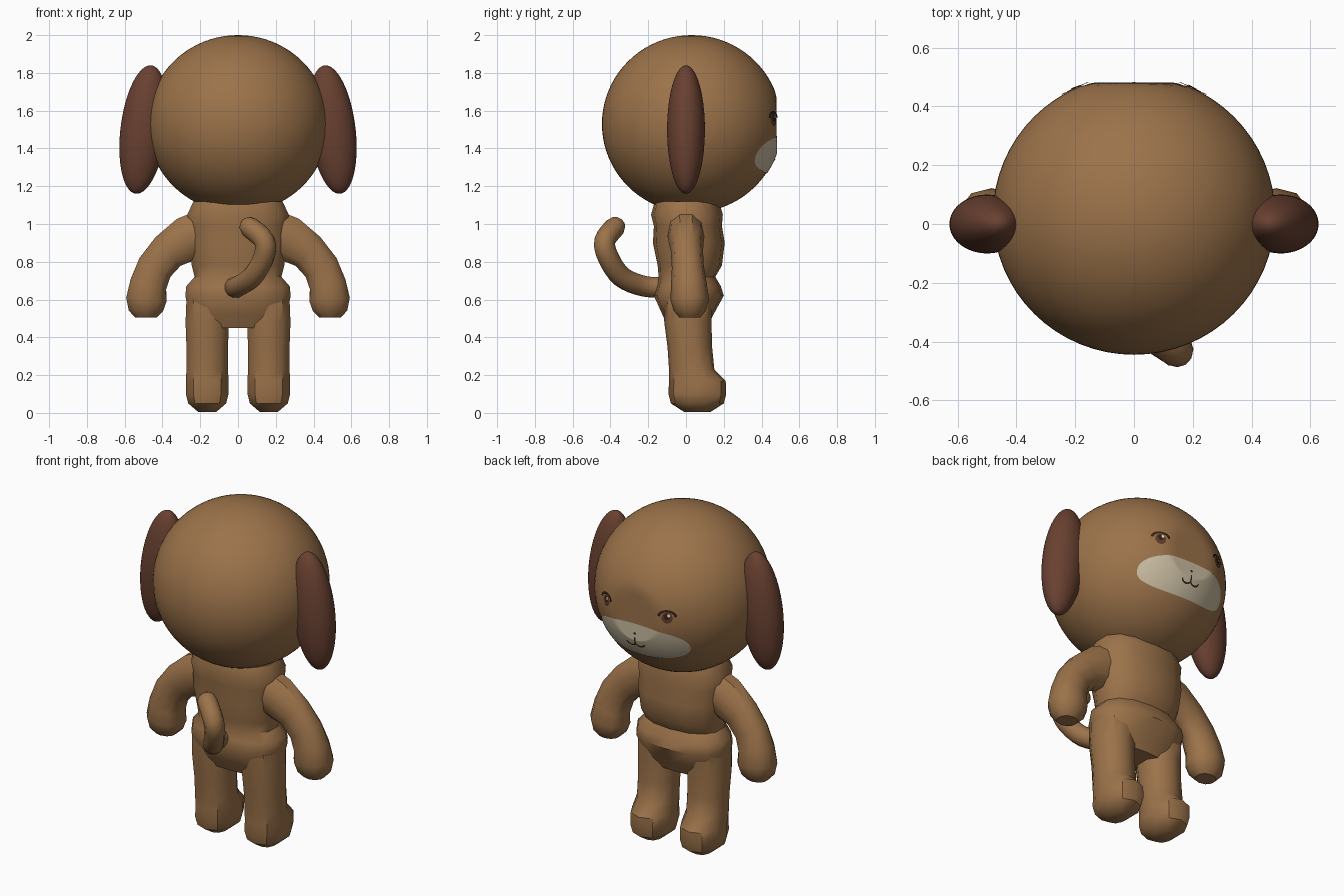
import bpy, bmesh, math
from mathutils import Vector, Matrix

if "Cube" in bpy.data.objects:
    bpy.data.objects.remove(bpy.data.objects["Cube"])


def material(name, rgb):
    m = bpy.data.materials.new(name)
    m.diffuse_color = (*rgb, 1)
    m.use_nodes = True
    m.node_tree.nodes["Principled BSDF"].inputs["Base Color"].default_value = m.diffuse_color
    return m


FUR = material("brown fur", (0.33, 0.17, 0.068))
EAR = material("dark brown ear", (0.14, 0.052, 0.03))
MUZZLE = material("cream muzzle", (0.59, 0.51, 0.36))
IRIS = material("brown iris", (0.12, 0.045, 0.02))
LINE = material("dark line", (0.035, 0.014, 0.008))
WHITE = material("eye glint", (0.8, 0.78, 0.72))

HEAD = Vector((0, 0.03, 1.53))
R = 0.475
FLAT_Y = 0.478   # the face is flattened at this depth


def finish(name, bm, mat, angle=40, recalc=True):
    if recalc:
        bmesh.ops.recalc_face_normals(bm, faces=bm.faces)
    me = bpy.data.meshes.new(name)
    bm.to_mesh(me)
    bm.free()
    me.materials.append(mat)
    ob = bpy.data.objects.new(name, me)
    bpy.context.collection.objects.link(ob)
    bpy.ops.object.select_all(action='DESELECT')
    ob.select_set(True)
    bpy.context.view_layer.objects.active = ob
    bpy.ops.object.shade_smooth_by_angle(angle=math.radians(angle))
    return ob


def loft(name, rings, mat, sides=12, power=1.0, angle=40):
    """Skin rings given as (centre, half-axis u, half-axis v)."""
    bm = bmesh.new()
    loops = []
    for c, u, v in rings:
        loop = []
        for i in range(sides):
            a = 2 * math.pi * (i + 0.5) / sides
            ca, sa = math.cos(a), math.sin(a)
            p = c + u * math.copysign(abs(ca) ** power, ca) \
                  + v * math.copysign(abs(sa) ** power, sa)
            loop.append(bm.verts.new(p))
        loops.append(loop)
    for a, b in zip(loops, loops[1:]):
        for i in range(sides):
            j = (i + 1) % sides
            bm.faces.new((a[i], a[j], b[j], b[i]))
    bm.faces.new(loops[0])
    bm.faces.new(loops[-1])
    return finish(name, bm, mat, angle)


def upright(rows, x=0.0):
    """Rows of (z, half width, half depth, y centre)."""
    return [(Vector((x, y, z)), Vector((w, 0, 0)), Vector((0, d, 0)))
            for z, w, d, y in rows]


def along(points, side):
    """Rings square to a path of (point, radius, radius sideways)."""
    pts = [Vector(p[0]) for p in points]
    rings = []
    for i, (p, r, rs) in enumerate(points):
        t = (pts[min(i + 1, len(pts) - 1)] - pts[max(i - 1, 0)]).normalized()
        u = side.cross(t).normalized()
        rings.append((pts[i], u * r, t.cross(u) * rs))
    return rings


def ball(name, centre, radii, mat, tilt=0.0, flat=None):
    bm = bmesh.new()
    bmesh.ops.create_uvsphere(bm, u_segments=64, v_segments=40, radius=1)
    m = Matrix.Translation(centre) @ Matrix.Rotation(tilt, 4, 'Y') @ Matrix.Diagonal((*radii, 1))
    bm.transform(m)
    if flat:
        for v in bm.verts:
            v.co.y = min(v.co.y, flat)
    return finish(name, bm, mat)


def on_face(x, z, lift):
    """Drop a point onto the face side of the head."""
    d = max(R * R - x * x - (z - HEAD.z) ** 2, 0)
    return Vector((x, min(HEAD.y + math.sqrt(d), FLAT_Y) + lift, z))


def face_back(bm):
    for f in bm.faces:
        f.normal_update()
        if f.normal.y < 0:
            f.normal_flip()


def spot(name, x, z, rx, rz, mat, lift, power=1.0, sides=40, steps=8):
    """Oval plate that follows the head."""
    bm = bmesh.new()
    mid = bm.verts.new(on_face(x, z, lift))
    prev = None
    for k in range(1, steps + 1):
        ring = []
        for i in range(sides):
            a = 2 * math.pi * i / sides
            ca, sa = math.cos(a), math.sin(a)
            px = x + rx * k / steps * math.copysign(abs(ca) ** power, ca)
            pz = z + rz * k / steps * math.copysign(abs(sa) ** power, sa)
            ring.append(bm.verts.new(on_face(px, pz, lift)))
        for i in range(sides):
            j = (i + 1) % sides
            if prev:
                bm.faces.new((prev[i], prev[j], ring[j], ring[i]))
            else:
                bm.faces.new((mid, ring[j], ring[i]))
        prev = ring
    face_back(bm)
    return finish(name, bm, mat, recalc=False)


def stroke(name, pts, width, mat, lift=0.006):
    """Thin drawn line that follows the head."""
    bm = bmesh.new()
    prev = None
    for i, p in enumerate(pts):
        q0, q1 = pts[max(i - 1, 0)], pts[min(i + 1, len(pts) - 1)]
        n = Vector((q0[1] - q1[1], q1[0] - q0[0])).normalized() * width / 2
        pair = [bm.verts.new(on_face(p[0] + s * n.x, p[1] + s * n.y, lift)) for s in (-1, 1)]
        if prev:
            bm.faces.new((prev[0], prev[1], pair[1], pair[0]))
        prev = pair
    face_back(bm)
    return finish(name, bm, mat, recalc=False)


def arc(x, z, rx, rz, a0, a1, n=10):
    return [(x + rx * math.cos(math.radians(a0 + (a1 - a0) * i / n)),
             z + rz * math.sin(math.radians(a0 + (a1 - a0) * i / n))) for i in range(n + 1)]


# Head
ball("head", HEAD, (0.48, R, 0.47), FUR, flat=FLAT_Y)

# Torso with hips
loft("torso", upright([
    (0.45, 0.22, 0.10, 0.01), (0.52, 0.265, 0.135, 0.01), (0.62, 0.285, 0.185, 0.015),
    (0.67, 0.28, 0.17, 0.015), (0.72, 0.235, 0.15, 0.005), (0.78, 0.25, 0.17, 0.02),
    (0.90, 0.265, 0.19, 0.015), (0.99, 0.27, 0.18, 0.01), (1.05, 0.275, 0.19, 0.005),
    (1.12, 0.24, 0.17, 0.005)]), FUR, sides=14, power=0.85)

for s, side in ((-1, "left"), (1, "right")):
    # Ear
    ball(side + "_ear", Vector((s * 0.50, 0, 1.5)), (0.122, 0.1, 0.342), EAR,
         tilt=-s * math.radians(7))

    # Leg with foot towards the face side
    loft(side + "_leg", upright([
        (0.005, 0.05, 0.07, 0.06), (0.05, 0.105, 0.14, 0.06), (0.10, 0.118, 0.153, 0.06),
        (0.17, 0.118, 0.15, 0.06), (0.23, 0.115, 0.12, 0.03), (0.35, 0.115, 0.118, 0.02),
        (0.48, 0.12, 0.125, 0.01), (0.60, 0.115, 0.13, 0.01)], s * 0.163), FUR,
        sides=10, power=0.9)

    # Arm with mitten hand
    path = [((0.16, 0.0, 0.96), 0.13, 0.10), ((0.27, 0.0, 0.92), 0.125, 0.095),
            ((0.37, 0.005, 0.855), 0.105, 0.085), ((0.44, 0.01, 0.77), 0.10, 0.085),
            ((0.475, 0.015, 0.68), 0.102, 0.095), ((0.485, 0.02, 0.60), 0.112, 0.102),
            ((0.488, 0.02, 0.54), 0.095, 0.085), ((0.488, 0.02, 0.505), 0.06, 0.055)]
    path = [((s * p[0], p[1], p[2]), a, b) for p, a, b in path]
    loft(side + "_arm", along(path, Vector((0, 1, 0))), FUR, sides=10, power=0.9)

    # Eye: iris, glint and lid line
    spot(side + "_iris", s * 0.2, 1.552, 0.028, 0.032, IRIS, 0.004, sides=20, steps=3)
    spot(side + "_pupil", s * 0.2, 1.56, 0.015, 0.018, LINE, 0.006, sides=16, steps=2)
    spot(side + "_glint", s * 0.2 - 0.009, 1.567, 0.007, 0.009, WHITE, 0.008, sides=12, steps=2)
    stroke(side + "_eyelid", arc(s * 0.2, 1.56, 0.043, 0.032, 0, 180), 0.013, LINE)

    # Half of the smile
    stroke(side + "_smile", arc(s * 0.028, 1.358, 0.028, 0.02, 180, 360), 0.009, LINE)

# Muzzle patch, nose dot and lip line
spot("muzzle", 0, 1.37, 0.29, 0.102, MUZZLE, 0.003, power=0.85, sides=64, steps=16)
spot("nose", 0, 1.415, 0.009, 0.007, LINE, 0.006, sides=12, steps=2)
stroke("lip", [(0, 1.392), (0, 1.375), (0, 1.355)], 0.009, LINE)

# Curled tail, sampled along a smooth curve
keys = [Vector(p) for p in ((-0.02, -0.10, 0.665), (0.0, -0.22, 0.67), (0.075, -0.34, 0.72),
                            (0.135, -0.41, 0.82), (0.14, -0.43, 0.91), (0.06, -0.375, 0.985))]
tail = []
for i in range(len(keys) - 1):
    p0, p1, p2, p3 = keys[max(i - 1, 0)], keys[i], keys[i + 1], keys[min(i + 2, len(keys) - 1)]
    for k in range(4):
        t = k / 4
        p = 0.5 * (2 * p1 + (p2 - p0) * t + (2 * p0 - 5 * p1 + 4 * p2 - p3) * t * t
                   + (3 * p1 - p0 - 3 * p2 + p3) * t ** 3)
        tail.append((p, 0.056, 0.056))
end = (keys[-1] - keys[-2]).normalized()
tail += [(keys[-1], 0.055, 0.055), (keys[-1] + end * 0.03, 0.045, 0.045),
         (keys[-1] + end * 0.047, 0.022, 0.022)]
loft("tail", along(tail, Vector((1, 0.3, 0)).normalized()), FUR, sides=12, angle=50)
